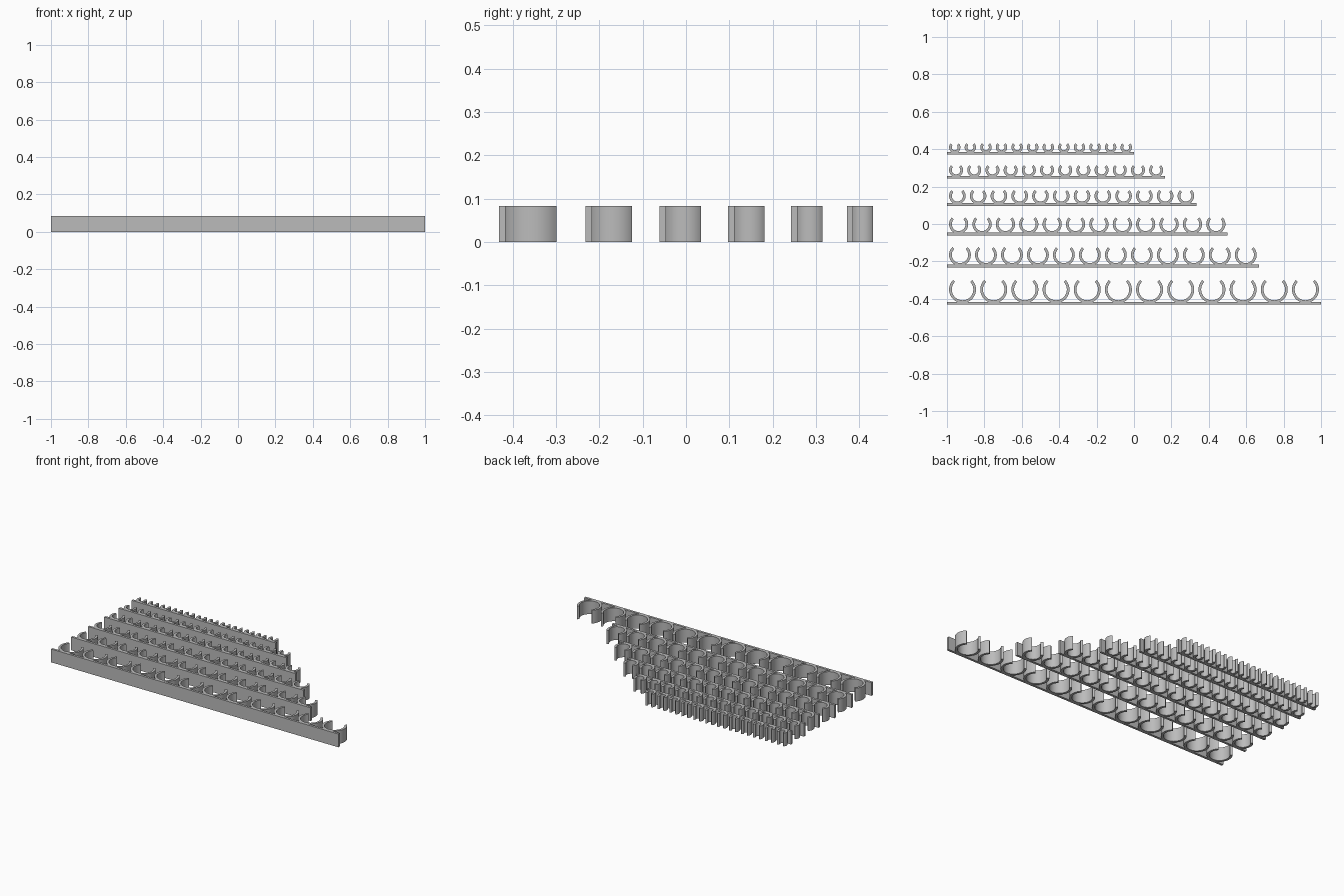
import bpy, bmesh
from math import sin, cos, radians

if "Cube" in bpy.data.objects:
    bpy.data.objects.remove(bpy.data.objects["Cube"])

HEIGHT, PLATE, WALL = 0.0833, 0.0147, 0.0145
CLIPS = 12
SINK = 0.006          # how far each ring sinks into its rail
MOUTH = 45            # angle of the ring tips above horizontal
SEGMENTS = 40

grey = bpy.data.materials.new("plain grey")
grey.use_nodes = True
colour = (0.5, 0.5, 0.5, 1)
grey.diffuse_color = colour
grey.node_tree.nodes["Principled BSDF"].inputs["Base Color"].default_value = colour


def extrude_profile(name, outline_quads):
    """Raise a flat strip of quads to the full height."""
    bm = bmesh.new()
    for quad in outline_quads:
        bm.faces.new([bm.verts.new((x, y, 0)) for x, y in quad])
    bmesh.ops.remove_doubles(bm, verts=bm.verts, dist=1e-5)
    up = bmesh.ops.extrude_face_region(bm, geom=bm.faces[:], use_keep_orig=True)
    tops = [g for g in up["geom"] if isinstance(g, bmesh.types.BMVert)]
    bmesh.ops.translate(bm, verts=tops, vec=(0, 0, HEIGHT))
    bmesh.ops.recalc_face_normals(bm, faces=bm.faces)
    mesh = bpy.data.meshes.new(name)
    bm.to_mesh(mesh)
    bm.free()
    mesh.materials.append(grey)
    obj = bpy.data.objects.new(name, mesh)
    bpy.context.collection.objects.link(obj)
    return obj


def ring_quads(radius):
    """Open C-shaped ring with its mouth towards +y."""
    start, sweep = radians(180 - MOUTH), radians(180 + 2 * MOUTH)
    angles = [start + sweep * i / SEGMENTS for i in range(SEGMENTS + 1)]
    inner = radius - WALL
    return [[(radius * cos(a), radius * sin(a)), (radius * cos(b), radius * sin(b)),
             (inner * cos(b), inner * sin(b)), (inner * cos(a), inner * sin(a))]
            for a, b in zip(angles, angles[1:])]


# Rows of clips, largest at the front: rail length and front edge
rows = [(2, -0.431), (1.667, -0.232), (1.5, -0.061),
        (1.333, 0.097), (1.167, 0.242), (1, 0.371)]

for number, (length, front) in enumerate(rows, 1):
    # Straight rail
    back = front + PLATE
    extrude_profile(f"rail_{number}", [[(-1, front), (length - 1, front),
                                        (length - 1, back), (-1, back)]])
    # Twelve evenly spaced spring clips
    pitch = length / CLIPS
    radius = pitch / 2 - 0.0113
    clips = extrude_profile(f"clips_{number}", ring_quads(radius))
    clips.location = (-1 + pitch / 2, back + radius - SINK, 0)
    array = clips.modifiers.new("repeat", 'ARRAY')
    array.use_relative_offset = False
    array.use_constant_offset = True
    array.constant_offset_displace = (pitch, 0, 0)
    array.count = CLIPS
    bpy.ops.object.select_all(action='DESELECT')
    clips.select_set(True)
    bpy.context.view_layer.objects.active = clips
    bpy.ops.object.shade_smooth_by_angle(angle=radians(30))
